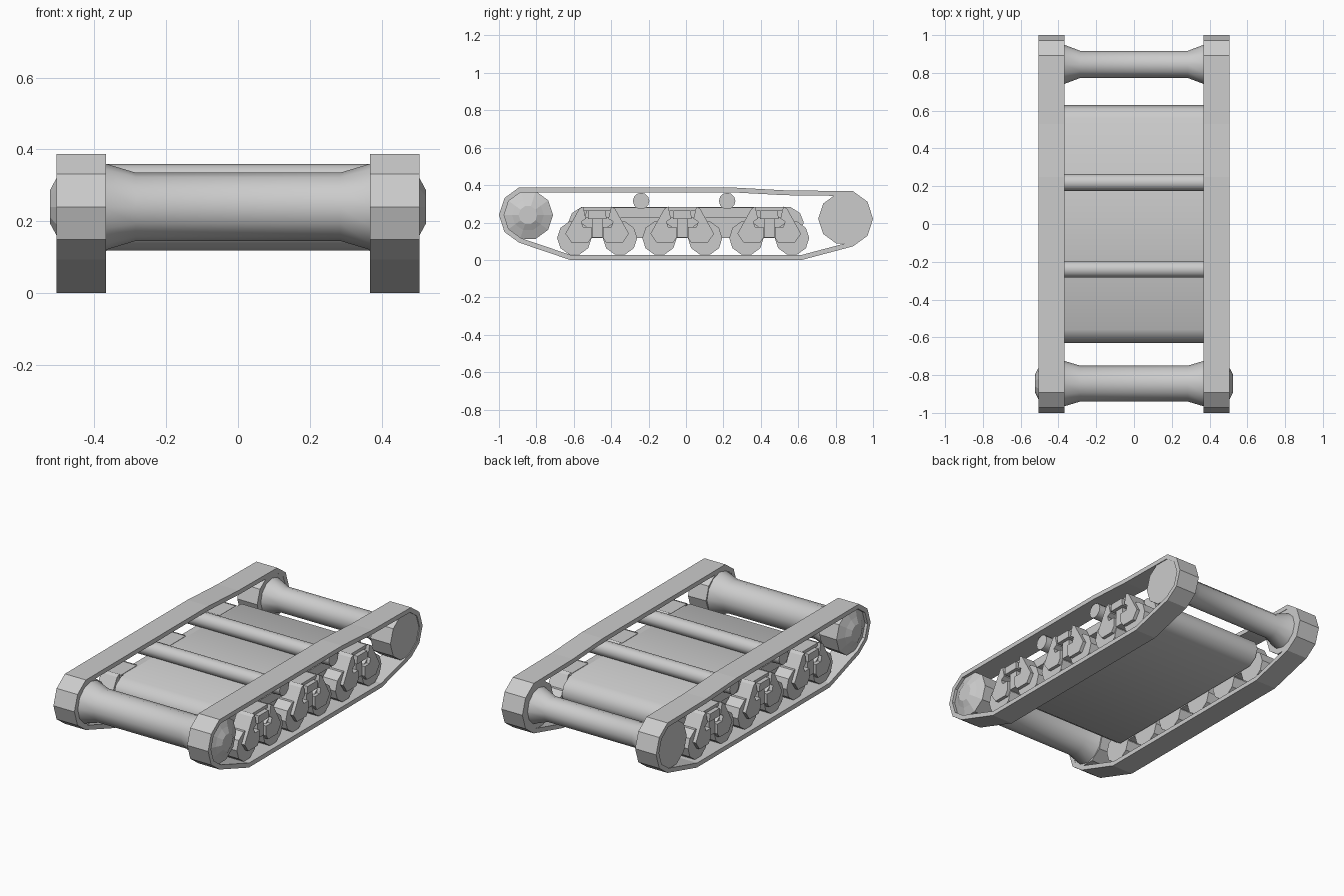
import bpy, bmesh, math
from mathutils import Vector

if "Cube" in bpy.data.objects:
    bpy.data.objects.remove(bpy.data.objects["Cube"])


def finish(name, bm, smooth=False):
    bmesh.ops.recalc_face_normals(bm, faces=bm.faces)
    me = bpy.data.meshes.new(name)
    bm.to_mesh(me)
    bm.free()
    ob = bpy.data.objects.new(name, me)
    bpy.context.collection.objects.link(ob)
    if smooth:
        bpy.ops.object.select_all(action='DESELECT')
        ob.select_set(True)
        bpy.context.view_layer.objects.active = ob
        bpy.ops.object.shade_smooth_by_angle(angle=math.radians(50))
    return ob


def prism(name, profile, x0, x1, smooth=False):
    """Extrude a (y, z) outline along x."""
    bm = bmesh.new()
    a = [bm.verts.new((x0, y, z)) for y, z in profile]
    b = [bm.verts.new((x1, y, z)) for y, z in profile]
    n = len(a)
    for i in range(n):
        j = (i + 1) % n
        bm.faces.new((a[i], a[j], b[j], b[i]))
    bm.faces.new(a)
    bm.faces.new(b)
    return finish(name, bm, smooth)


def lathe(name, y, z, profile, sides, smooth=False):
    """Spin (x, radius) pairs around an axis along x, capped at both ends."""
    bm = bmesh.new()
    rings = []
    for x, r in profile:
        rings.append([bm.verts.new((x, y + r * math.cos(math.tau * i / sides),
                                    z + r * math.sin(math.tau * i / sides)))
                      for i in range(sides)])
    for a, b in zip(rings, rings[1:]):
        for i in range(sides):
            j = (i + 1) % sides
            bm.faces.new((a[i], a[j], b[j], b[i]))
    bm.faces.new(rings[0])
    bm.faces.new(rings[-1])
    return finish(name, bm, smooth)


def inset(points, t):
    """Offset a counter-clockwise outline inward by t."""
    out = []
    n = len(points)
    for i in range(n):
        p, q, r = (Vector(points[k % n]) for k in (i - 1, i, i + 1))
        d1, d2 = (q - p).normalized(), (r - q).normalized()
        n1, n2 = Vector((-d1.y, d1.x)), Vector((-d2.y, d2.x))
        out.append(q + (n1 + n2) * t / (1 + n1.dot(n2)))
    return out


def band(name, outer, t, x0, x1):
    inner = inset(outer, t)
    bm = bmesh.new()
    rings = [[bm.verts.new((x, p[0], p[1])) for p in loop]
             for x, loop in ((x0, outer), (x1, outer), (x1, inner), (x0, inner))]
    n = len(outer)
    for k in range(4):
        a, b = rings[k], rings[(k + 1) % 4]
        for i in range(n):
            j = (i + 1) % n
            bm.faces.new((a[i], a[j], b[j], b[i]))
    return finish(name, bm)


def arc(cy, cz, r, degs):
    return [(cy + r * math.cos(math.radians(d)), cz + r * math.sin(math.radians(d))) for d in degs]


FRONT, REAR = (-0.845, 0.24), (0.845, 0.22)
track = ([(-0.62, 0), (0.62, 0)] + arc(*REAR, 0.155, (-72, -36, 0, 36, 72))
         + [(0.53, 0.372), (0.25, 0.387)] + arc(*FRONT, 0.155, (108, 144, 180, 216, 252)))

# Bogie half outlines, relative to the bogie centre
arm = [(0.075, 0.285), (0.095, 0.275), (0.17, 0.14), (0.135, 0.09), (0.05, 0.09),
       (0.03, 0.12), (0.03, 0.175), (0.075, 0.175), (0.085, 0.205), (0.06, 0.22)]

for s, side in ((-1, "left"), (1, "right")):
    band(side + "_track", track, 0.026, s * 0.368, s * 0.505)

    # End wheels: domed in front, flat at the rear
    lathe(side + "_front_wheel", *FRONT,
          [(s * x, r) for x, r in ((0.37, 0.13), (0.485, 0.134), (0.505, 0.085), (0.523, 0.05))], 10)
    lathe(side + "_rear_wheel", *REAR, [(s * 0.37, 0.138), (s * 0.5, 0.138)], 10)

    # Side rail carrying the bogies
    prism(side + "_rail", [(-0.54, 0.225), (0.54, 0.225), (0.53, 0.28), (-0.53, 0.28)],
          s * 0.35, s * 0.41)

    # Three bogies, each with two road wheels
    for k, c in enumerate((-0.475, -0.02, 0.445)):
        tag = f"{side}_bogie_{k + 1}_"
        for m in (-1, 1):
            lathe(tag + "wheel", c + m * 0.122, 0.117, [(s * 0.38, 0.092), (s * 0.475, 0.092)], 10)
            prism(tag + "arm", [(c + m * y, z) for y, z in arm], s * 0.39, s * 0.495)
        prism(tag + "cap", [(c - 0.075, 0.262), (c + 0.075, 0.262), (c + 0.075, 0.282),
                            (c - 0.075, 0.282)], s * 0.38, s * 0.475)
        prism(tag + "head", [(c - 0.05, 0.22), (c + 0.05, 0.22), (c + 0.045, 0.265),
                             (c - 0.045, 0.265)], s * 0.38, s * 0.5)
        prism(tag + "stem", [(c - 0.028, 0.12), (c + 0.028, 0.12), (c + 0.028, 0.22),
                             (c - 0.028, 0.22)], s * 0.38, s * 0.48)

# Axle tubes with flared ends
for name, (y, z), r, flare in (("front_axle", FRONT, 0.095, 0.122), ("rear_axle", REAR, 0.072, 0.106)):
    lathe(name, y, z, [(-0.375, flare), (-0.285, r), (0.285, r), (0.375, flare)], 12, True)

# Return rollers under the upper track run
for name, y in (("front_roller", -0.24), ("rear_roller", 0.22)):
    lathe(name, y, 0.315, [(-0.47, 0.044), (0.47, 0.044)], 12, True)

# Central hull between the tracks
prism("hull", [(-0.56, 0.118), (0.56, 0.118), (0.61, 0.15), (0.63, 0.2), (0.61, 0.25), (0.56, 0.282),
               (-0.56, 0.282), (-0.61, 0.25), (-0.63, 0.2), (-0.61, 0.15)], -0.37, 0.37, True)
